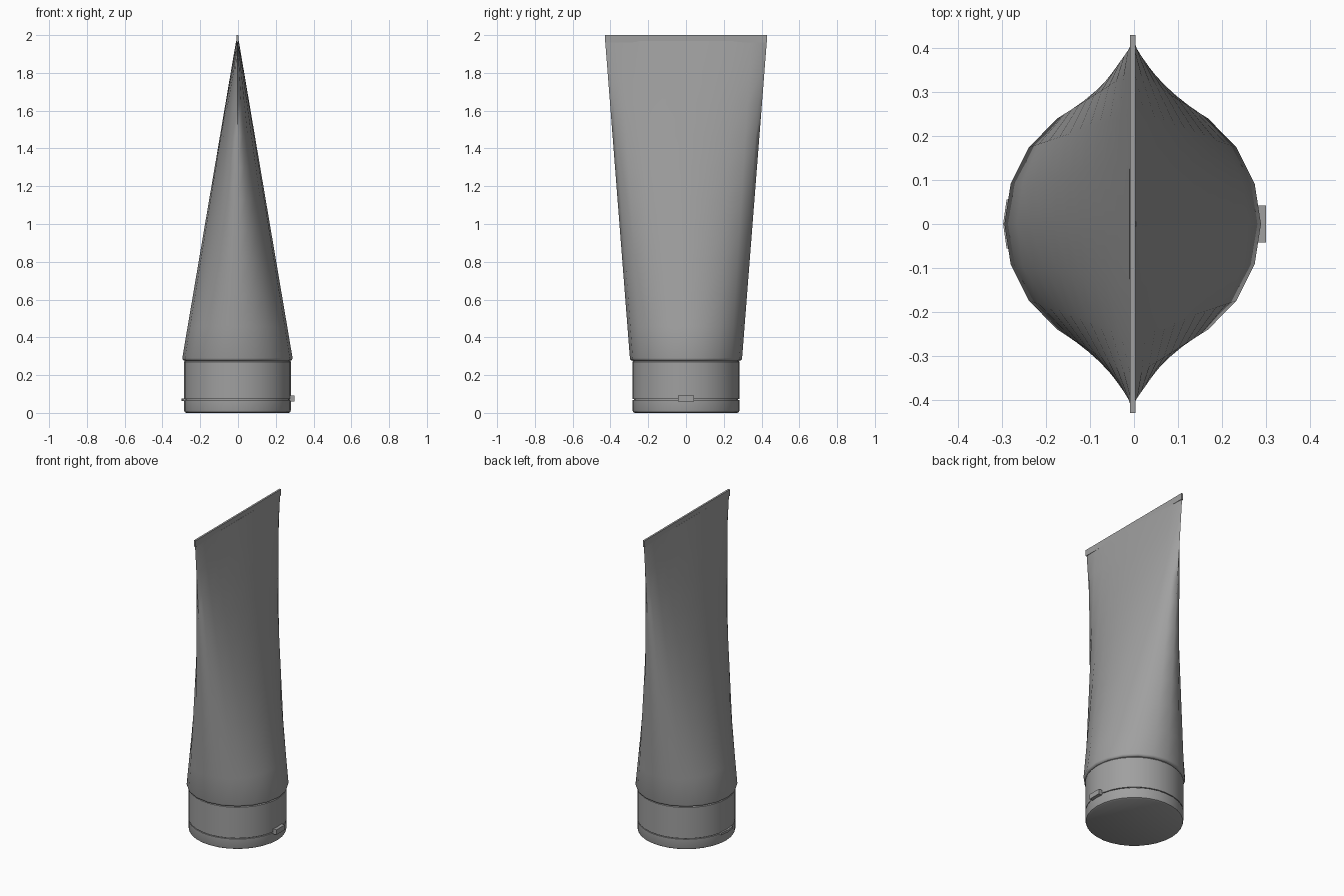
import bpy
import bmesh
from math import cos, sin, tau, radians

if "Cube" in bpy.data.objects:
    bpy.data.objects.remove(bpy.data.objects["Cube"])

CX = -0.003  # axis of the tube, offset by the clasp

grey = bpy.data.materials.new("plain grey")
grey.use_nodes = True
colour = (0.35, 0.35, 0.35, 1)
grey.diffuse_color = colour
grey.node_tree.nodes["Principled BSDF"].inputs["Base Color"].default_value = colour


def loft(name, rings, sides, sharp=35):
    """Skin elliptical rings given as (x radius, y radius, z), capping both ends."""
    bm = bmesh.new()
    loops = []
    for rx, ry, z in rings:
        angles = [tau * i / sides for i in range(sides)]
        loops.append([bm.verts.new((CX + rx * cos(a), ry * sin(a), z)) for a in angles])
    for low, high in zip(loops, loops[1:]):
        for i in range(sides):
            j = (i + 1) % sides
            bm.faces.new((low[i], low[j], high[j], high[i]))
    bm.faces.new(loops[0][::-1])
    bm.faces.new(loops[-1])
    finish(name, bm, sharp)


def prism(name, outline, z0, z1):
    """Extrude a flat outline upwards."""
    bm = bmesh.new()
    face = bm.faces.new([bm.verts.new((x, y, z0)) for x, y in outline])
    top = bmesh.ops.extrude_face_region(bm, geom=[face])
    verts = [v for v in top["geom"] if isinstance(v, bmesh.types.BMVert)]
    bmesh.ops.translate(bm, verts=verts, vec=(0, 0, z1 - z0))
    finish(name, bm, 30)


def finish(name, bm, sharp):
    bmesh.ops.recalc_face_normals(bm, faces=bm.faces)
    mesh = bpy.data.meshes.new(name)
    bm.to_mesh(mesh)
    bm.free()
    mesh.materials.append(grey)
    obj = bpy.data.objects.new(name, mesh)
    bpy.context.collection.objects.link(obj)
    bpy.ops.object.select_all(action="DESELECT")
    obj.select_set(True)
    bpy.context.view_layer.objects.active = obj
    bpy.ops.object.shade_smooth_by_angle(angle=radians(sharp))


# Tube body: round shoulder flattening to a wide crimp
rows = 10
body = [(0.281, 0.284, 0.276), (0.289, 0.294, 0.28)]
for i in range(rows + 1):
    t = i / rows
    body.append((0.292 + (0.007 - 0.292) * t, 0.297 + (0.428 - 0.297) * t, 0.29 + 1.68 * t))
loft("tube_body", body, 20, 60)

# Crimped seal: flat strip along the top
prism("crimped_seal", [(CX + sx * 0.006, sy * 0.43) for sx, sy in
                       ((-1, -1), (1, -1), (1, 1), (-1, 1))], 1.96, 2.0)

# Flip cap: lid, recessed seam and collar
R = 0.283
loft("cap_lid", [(R - 0.012, R - 0.012, 0), (R - 0.003, R - 0.003, 0.005),
                 (R, R, 0.014), (R, R, 0.068)], 32)
loft("cap_seam", [(R - 0.008, R - 0.008, 0.06), (R - 0.008, R - 0.008, 0.08)], 32)
loft("cap_collar", [(R, R, 0.073), (R, R, 0.27), (R - 0.006, R - 0.006, 0.277)], 32)

# Hinge strip on the right and opening tab on the left
prism("hinge", [(-0.27, -0.058), (-0.27, 0.058), (-0.29, 0.056),
                (-0.298, 0), (-0.29, -0.056)], 0.062, 0.076)
prism("opening_tab", [(0.27, -0.042), (0.3, -0.042), (0.3, 0.042), (0.27, 0.042)], 0.06, 0.092)
